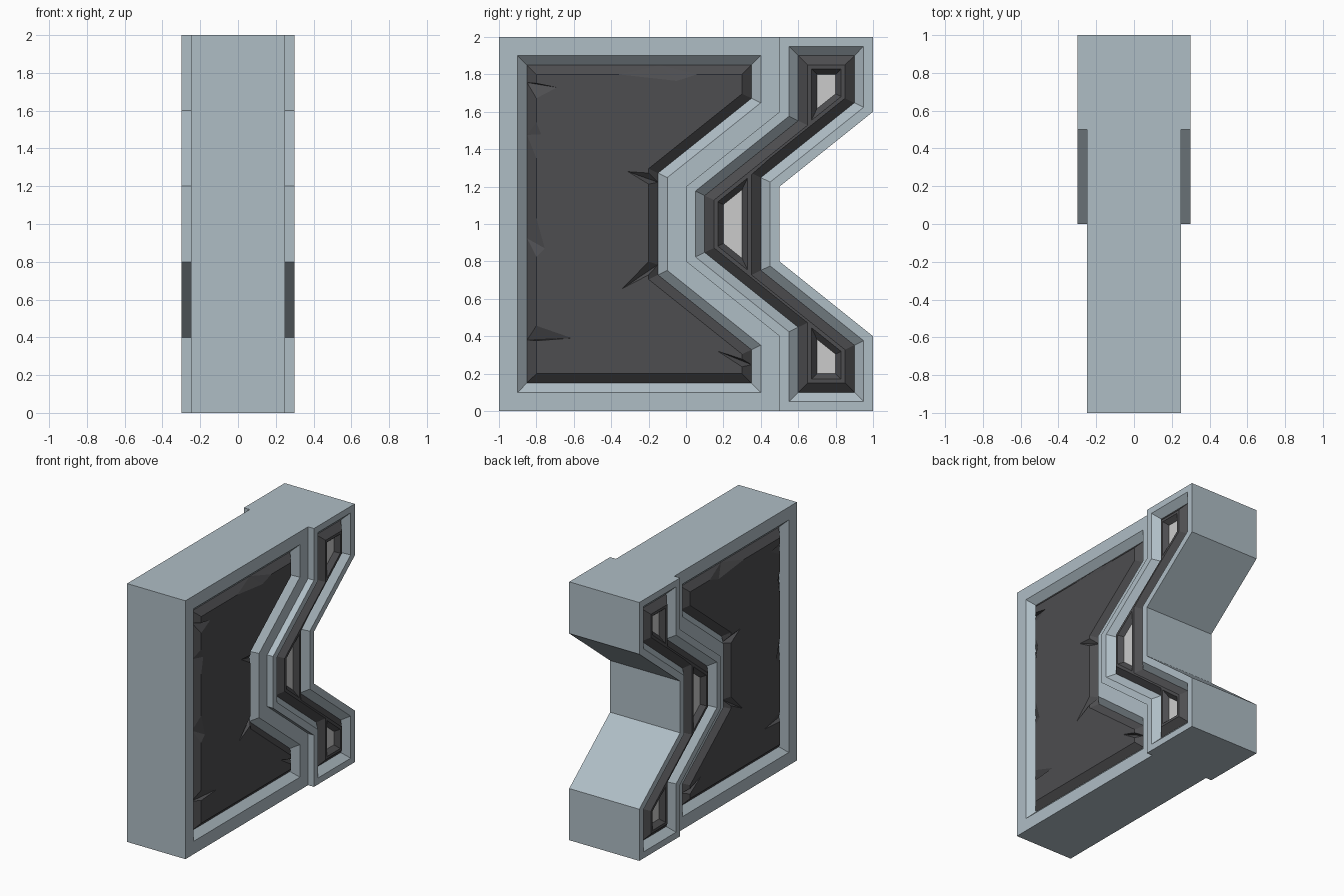
import bpy, bmesh
from mathutils import Vector

if "Cube" in bpy.data.objects:
    bpy.data.objects.remove(bpy.data.objects["Cube"])


def inset(poly, d):
    """Offset a counter-clockwise (y, z) outline inward by d."""
    out = []
    for i, p in enumerate(poly):
        p = Vector(p)
        e1 = (p - Vector(poly[i - 1])).normalized()
        e2 = (Vector(poly[(i + 1) % len(poly)]) - p).normalized()
        n1, n2 = Vector((-e1.y, e1.x)), Vector((-e2.y, e2.x))
        out.append(tuple(p + d * (n1 + n2) / (1 + n1.dot(n2))))
    return out


def at(poly, x):
    return [(x, p[0], p[1]) for p in poly]


def band(a, b, skip=()):
    """Quads joining two 3D loops with equal point counts."""
    n = len(a)
    return [[a[i], a[(i + 1) % n], b[(i + 1) % n], b[i]] for i in range(n) if i not in skip]


def make(name, faces, mat, fill=None):
    """Build the +x half from face loops and mirror it."""
    bm = bmesh.new()
    for f in faces:
        bm.faces.new([bm.verts.new(c) for c in f])
    for loop in fill or []:
        vs = [bm.verts.new(c) for c in loop]
        for i in range(len(vs)):
            bm.edges.new((vs[i - 1], vs[i]))
    if fill:
        loose = [e for e in bm.edges if not e.link_faces]
        res = bmesh.ops.triangle_fill(bm, use_beauty=True, edges=loose, normal=(1, 0, 0))
        for f in [g for g in res["geom"] if isinstance(g, bmesh.types.BMFace)]:
            f.normal_update()
            if f.normal.x < 0:
                f.normal_flip()
    bmesh.ops.remove_doubles(bm, verts=bm.verts, dist=0.0005)
    me = bpy.data.meshes.new(name)
    bm.to_mesh(me)
    bm.free()
    me.materials.append(mat)
    ob = bpy.data.objects.new(name, me)
    bpy.context.collection.objects.link(ob)
    ob.modifiers.new("mirror", "MIRROR").use_axis[0] = True
    return ob


def material(name, col):
    m = bpy.data.materials.new(name)
    m.diffuse_color = (*col, 1)
    m.use_nodes = True
    m.node_tree.nodes["Principled BSDF"].inputs["Base Color"].default_value = m.diffuse_color
    return m


metal = material("metal", (0.43, 0.51, 0.56))
dark = material("dark_stone", (0.075, 0.075, 0.08))
pale = material("pale_glass", (0.8, 0.8, 0.8))

# Side outlines (y, z): main slab and the raised notched strip
slab = [(-1, 0), (.5, 0), (.5, .4), (0, .8), (0, 1.2), (.5, 1.6), (.5, 2), (-1, 2)]
strip = [(.5, 0), (1, 0), (1, .4), (.5, .8), (.5, 1.2), (1, 1.6), (1, 2),
         (.5, 2), (.5, 1.6), (0, 1.2), (0, .8), (.5, .4)]

# Slab frame: outer walls, flat rim, chamfer into the recess
s1, s2, s3 = inset(slab, .1), inset(slab, .15), inset(slab, .2)
make("slab_frame",
     band(at(slab, 0), at(slab, .25), skip=range(1, 6))
     + band(at(slab, .25), at(s1, .25)) + band(at(s1, .25), at(s2, .2)), metal)

# Strip frame: outer walls, step wall above the slab, rim and chamfer
t1, t2, t3 = inset(strip, .05), inset(strip, .1), inset(strip, .15)
step = range(7, 12)
make("strip_frame",
     band(at(strip, 0), at(strip, .3), skip=step)
     + band(at(strip, .25), at(strip, .3), skip=[i for i in range(12) if i not in step])
     + band(at(strip, .3), at(t1, .3)) + band(at(t1, .3), at(t2, .25)), metal)

# Chipped dark panel; chips per edge: (start, end along edge, tip y, tip z)
chips = {
    1: [(.35, .75, .17, .32)],
    3: [(.04, .16, -.34, .655), (.86, .96, -.31, 1.28)],
    6: [(.22, .6, -.05, 1.765)],
    7: [(.03, .08, -.69, 1.73), (.16, .28, -.775, 1.48), (.48, .61, -.755, .87),
        (.84, .89, -.61, .39)],
}
faces, top = [], []
for i in range(8):
    j = (i + 1) % 8
    o0, o1 = Vector((.2, *s2[i])), Vector((.2, *s2[j]))
    p0, p1 = Vector((.245, *s3[i])), Vector((.245, *s3[j]))
    top.append(p0)
    o, p = o0, p0
    for a, b, ty, tz in chips.get(i, []):
        va, vb, tip = p0.lerp(p1, a), p0.lerp(p1, b), Vector((.245, ty, tz))
        m = o0.lerp(o1, (a + b) / 2)
        faces += [[o, m, va, p], [m, tip, va], [m, vb, tip]]
        top += [va, tip, vb]
        o, p = m, vb
    faces.append([o, o1, p1, p])
make("chipped_panel", faces, dark, fill=[top])

# Dark strip inlay with three window pits
upper = [(.7, 1.616), (.8, 1.696), (.8, 1.8), (.7, 1.8)]
lower = [(y, 2 - z) for y, z in reversed(upper)]
middle = [(.2, .896), (.3, .816), (.3, 1.184), (.2, 1.104)]
faces, holes, panes = band(at(t2, .25), at(t3, .295)), [], []
for w in (upper, lower, middle):
    rim = at(inset(w, -.03), .295)
    holes.append(rim)
    faces += band(rim, at(w, .26))
    panes.append(at(w, .26))
make("strip_inlay", faces, dark, fill=[at(t3, .295)] + holes)
make("window_panes", panes, pale)
